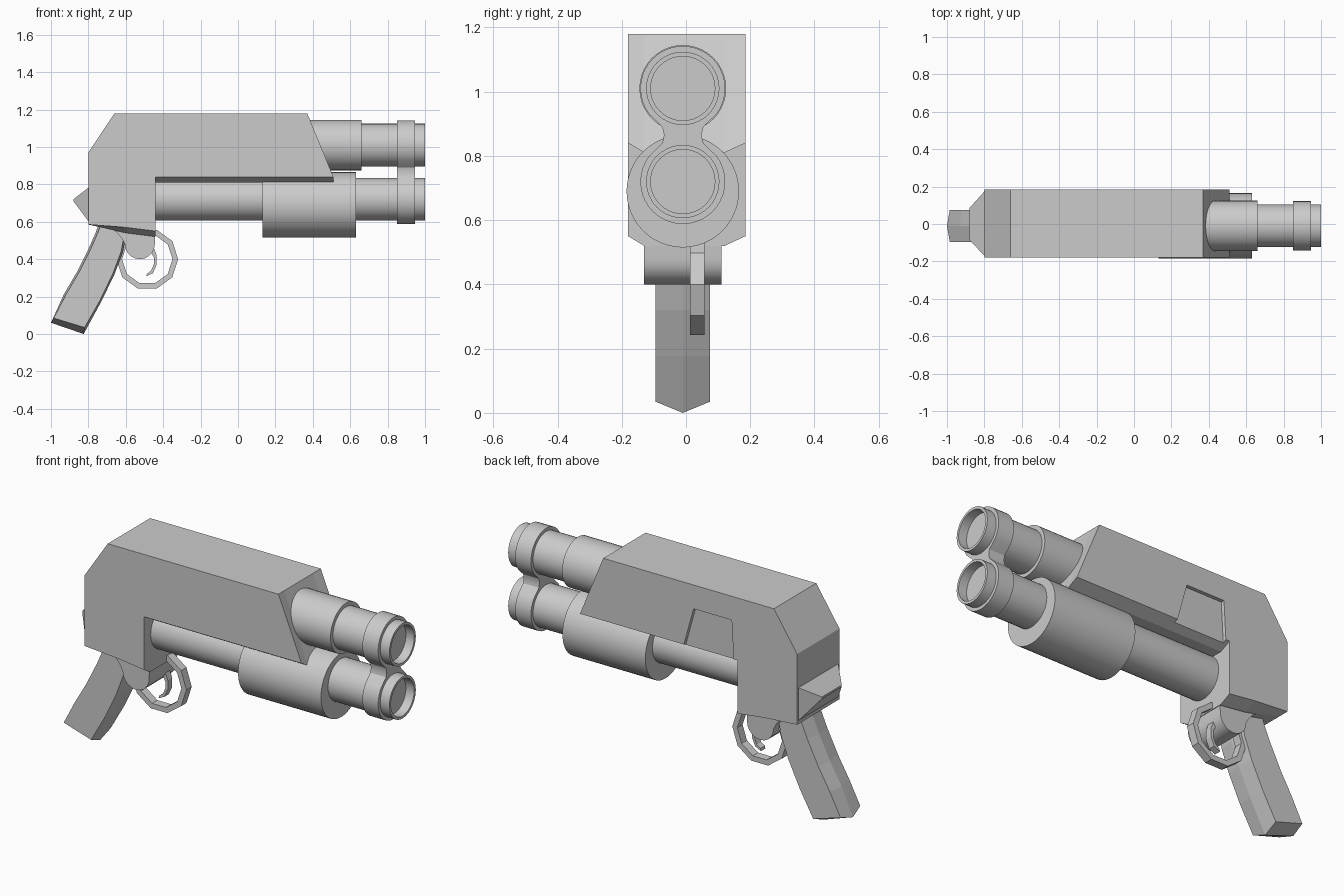
import bpy, bmesh
from math import sin, cos, pi, radians, sqrt

if "Cube" in bpy.data.objects:
    bpy.data.objects.remove(bpy.data.objects["Cube"])


def loft(name, layers, smooth=None):
    """Join equal-length closed outlines into a capped solid."""
    bm = bmesh.new()
    rows = [[bm.verts.new(p) for p in layer] for layer in layers]
    n = len(rows[0])
    for a, b in zip(rows, rows[1:]):
        for i in range(n):
            j = (i + 1) % n
            bm.faces.new((a[i], a[j], b[j], b[i]))
    bm.faces.new(rows[0])
    bm.faces.new(rows[-1])
    return finish(name, bm, smooth)


def finish(name, bm, smooth=None):
    bmesh.ops.recalc_face_normals(bm, faces=bm.faces)
    mesh = bpy.data.meshes.new(name)
    bm.to_mesh(mesh)
    bm.free()
    ob = bpy.data.objects.new(name, mesh)
    bpy.context.collection.objects.link(ob)
    bpy.ops.object.select_all(action='DESELECT')
    bpy.context.view_layer.objects.active = ob
    ob.select_set(True)
    if smooth:
        bpy.ops.object.shade_smooth_by_angle(angle=radians(smooth))
    return ob


def side(pts, y):
    return [(x, y, z) for x, z in pts]


def prism(name, pts, y0, y1, smooth=None):
    return loft(name, [side(pts, y0), side(pts, y1)], smooth)


def lathe(name, profile, z, sides=40, y=-0.01):
    """Revolve (x, radius) points about an axis along x."""
    rings = [[(x, y + r * cos(2 * pi * i / sides), z + r * sin(2 * pi * i / sides))
              for i in range(sides)] for x, r in profile]
    return loft(name, rings, 30)


# Receiver: wide shell whose underside dips towards the middle
upper = [(-0.80, 0.97), (-0.66, 1.18), (0.37, 1.18)]
lower = [(0.51, 0.84), (-0.44, 0.84), (-0.44, 0.55), (-0.60, 0.57), (-0.80, 0.585)]
outer = upper + lower
inner = upper + [(x, z - 0.03) for x, z in lower[:4]] + [lower[4]]
receiver = loft("receiver", [side(outer, -0.18), side(inner, -0.13),
                             side(inner, 0.12), side(outer, 0.185)])

# Shallow port cut in the far side of the receiver
cutter = prism("port_cutter", [(-0.10, 0.78), (-0.175, 1.05), (-0.405, 1.05), (-0.42, 0.78)],
               0.165, 0.30)
cutter.hide_render = True
mod = receiver.modifiers.new("port", 'BOOLEAN')
mod.object = cutter
mod.operation = 'DIFFERENCE'
mod.solver = 'EXACT'
bpy.context.view_layer.objects.active = receiver
bpy.ops.object.modifier_apply(modifier=mod.name)
bpy.data.objects.remove(cutter)

# Wedge at the back of the receiver
loft("rear_wedge", [
    [(-0.79, -0.18, 0.79), (-0.79, 0.185, 0.79), (-0.79, 0.185, 0.59), (-0.79, -0.18, 0.59)],
    [(-0.88, -0.085, 0.72), (-0.88, 0.085, 0.72), (-0.88, 0.085, 0.71), (-0.88, -0.085, 0.71)]])

# Rounded trigger housing under the receiver
arc = [(-0.525 + 0.08 * cos(a), 0.48 + 0.08 * sin(a))
       for a in [pi + pi * i / 10 for i in range(11)]]
prism("trigger_housing", [(-0.74, 0.61), (-0.70, 0.575), (-0.65, 0.545), (-0.62, 0.51)]
      + arc + [(-0.442, 0.61)], -0.13, 0.11, 40)

# Curved grip with a ridge down its middle
back = [(-0.72, 0.62), (-0.75, 0.54), (-0.785, 0.46), (-0.85, 0.33), (-0.92, 0.21), (-0.985, 0.085)]
front = [(-0.82, 0.035), (-0.74, 0.175), (-0.67, 0.32), (-0.625, 0.44), (-0.61, 0.52), (-0.60, 0.60)]
ridge = ([(x - 0.012, z) for x, z in back[:-1]] + [(-1.0, 0.06), (-0.825, 0.0)]
         + [(x + 0.01, z) for x, z in front[1:]])
loft("grip", [side(back + front, -0.095), side(ridge, -0.01), side(back + front, 0.075)])

# Barrels with open muzzles
lathe("upper_barrel", [(0.30, 0.135), (0.66, 0.135), (0.66, 0.114), (1.0, 0.114),
                       (1.0, 0.10), (0.95, 0.10)], 1.01)
lathe("lower_barrel", [(-0.46, 0.114), (1.0, 0.114), (1.0, 0.10), (0.95, 0.10)], 0.72)

# Sliding fore-end
lathe("fore_end", [(0.13, 0.175), (0.63, 0.175)], 0.69, 48)

# Muzzle clamp: two rings joined by a waisted neck
R = 0.132
right_half = []
for i in range(15):
    a = pi / 2 - i * radians(127) / 14
    right_half.append((R * cos(a), 1.01 + R * sin(a)))
right_half += [(0.064, 0.89), (0.058, 0.865), (0.064, 0.84)]
for i in range(15):
    a = radians(37) - i * radians(127) / 14
    right_half.append((R * cos(a), 0.72 + R * sin(a)))
clamp = right_half + [(-w, z) for w, z in reversed(right_half[1:-1])]
loft("muzzle_clamp", [[(x, w - 0.01, z) for w, z in clamp] for x in (0.85, 0.945)], 30)

# Ten-sided trigger guard
bm = bmesh.new()
ring = [[bm.verts.new((-0.485 + r * cos(pi * i / 5), y, 0.40 + r * sin(pi * i / 5)))
         for r, y in ((0.165, 0.012), (0.165, 0.058), (0.135, 0.058), (0.135, 0.012))]
        for i in range(10)]
for i in range(10):
    a, b = ring[i], ring[(i + 1) % 10]
    for k in range(4):
        bm.faces.new((a[k], a[(k + 1) % 4], b[(k + 1) % 4], b[k]))
finish("trigger_guard", bm)

# Hooked trigger
prism("trigger", [(-0.48, 0.49), (-0.45, 0.46), (-0.435, 0.42), (-0.435, 0.37), (-0.455, 0.325),
                  (-0.49, 0.308), (-0.487, 0.322), (-0.465, 0.338), (-0.450, 0.372),
                  (-0.450, 0.41), (-0.467, 0.44), (-0.50, 0.46)], 0.016, 0.054)
